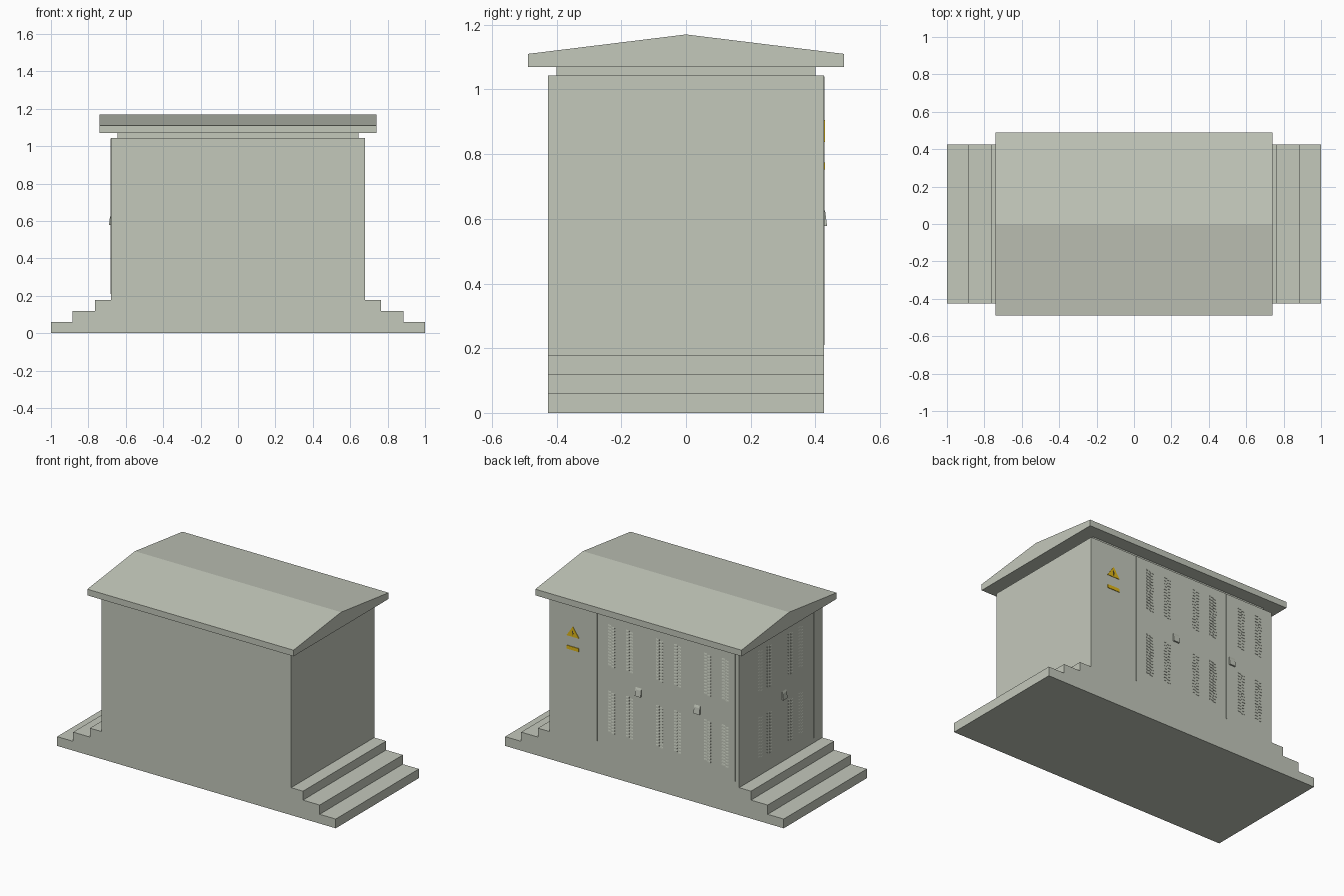
import bpy, bmesh
from mathutils import Vector

if "Cube" in bpy.data.objects:
    bpy.data.objects.remove(bpy.data.objects["Cube"])

X, Y = 0.68, 0.426          # wall half sizes


def material(name, rgb):
    m = bpy.data.materials.new(name)
    m.diffuse_color = (*rgb, 1)
    m.use_nodes = True
    m.node_tree.nodes["Principled BSDF"].inputs["Base Color"].default_value = m.diffuse_color
    return m


PAINT = material("grey_green_paint", (0.55, 0.58, 0.50))
YELLOW = material("warning_yellow", (0.75, 0.48, 0.01))
DARK = material("dark_mark", (0.08, 0.07, 0.04))


def finish(name, bm, mat):
    bmesh.ops.recalc_face_normals(bm, faces=bm.faces)
    mesh = bpy.data.meshes.new(name)
    bm.to_mesh(mesh)
    bm.free()
    mesh.materials.append(mat)
    ob = bpy.data.objects.new(name, mesh)
    bpy.context.collection.objects.link(ob)
    return ob


def prism(bm, pts, direction):
    face = bm.faces.new([bm.verts.new(p) for p in pts])
    out = bmesh.ops.extrude_face_region(bm, geom=[face])["geom"]
    verts = [g for g in out if isinstance(g, bmesh.types.BMVert)]
    bmesh.ops.translate(bm, verts=verts, vec=direction)


# Wall frames map (along wall, height, distance out) to world space
def back(u, v, n):
    return Vector((u, Y + n, v))


def left(u, v, n):
    return Vector((-X - n, u, v))


def plate(bm, wall, pts, depth):
    prism(bm, [wall(u, v, 0) for u, v in pts], wall(0, 0, depth) - wall(0, 0, 0))


def rect(u, v, w, h):
    return [(u - w/2, v - h/2), (u + w/2, v - h/2), (u + w/2, v + h/2), (u - w/2, v + h/2)]


def wedge(bm, wall, u, v, w, h, depth):
    # hood: flush at the top, standing out at the bottom
    section = [(v + h/2, 0), (v - h/2, 0), (v - h/2, depth), (v + h/4, depth * 0.5)]
    prism(bm, [wall(u - w/2, z, n) for z, n in section], wall(w, 0, 0) - wall(0, 0, 0))


# Body with three steps at each end
half = [(1.0, 0), (1.0, 0.06), (0.885, 0.06), (0.885, 0.12),
        (0.765, 0.12), (0.765, 0.178), (X, 0.178), (X, 1.043)]
outline = half + [(-x, z) for x, z in reversed(half)]
bm = bmesh.new()
prism(bm, [(x, -Y, z) for x, z in outline], (0, 2 * Y, 0))
finish("stepped_body", bm, PAINT)

# Recessed neck under the roof
bm = bmesh.new()
prism(bm, [(-0.643, y, z) for y, z in [(-0.40, 1.04), (0.40, 1.04), (0.40, 1.072), (-0.40, 1.072)]],
      (1.286, 0, 0))
finish("roof_neck", bm, PAINT)

# Shallow gable roof
bm = bmesh.new()
prism(bm, [(-0.74, y, z) for y, z in
           [(-0.488, 1.07), (0.488, 1.07), (0.488, 1.11), (0, 1.17), (-0.488, 1.11)]], (1.48, 0, 0))
finish("gable_roof", bm, PAINT)

# Doors: vent columns, seams and latches on the back and left walls
doors = [("back", back, (0.237, 0.107, -0.108, -0.238, -0.452, -0.58),
          (0.34, -0.34, -0.65), (0.042, -0.38)),
         ("left", left, (0.21, 0.115, -0.10, -0.205), (0.34, -0.34), (-0.035,))]
for side, wall, vents, seams, latches in doors:
    bm = bmesh.new()
    for u in vents:
        for base in (0.28, 0.71):
            for row in range(14):
                z = base + 0.01 + row * 0.0195
                wedge(bm, wall, u - 0.013, z, 0.023, 0.01, 0.002)
                wedge(bm, wall, u + 0.013, z + 0.008, 0.023, 0.01, 0.002)
    finish(side + "_door_louvres", bm, PAINT)

    bm = bmesh.new()
    for u in seams:
        plate(bm, wall, rect(u, 0.625, 0.004, 0.83), 0.002)
    finish(side + "_door_seams", bm, PAINT)

    bm = bmesh.new()
    for u in latches:
        wedge(bm, wall, u, 0.606, 0.042, 0.055, 0.01)
    finish(side + "_door_latches", bm, PAINT)

# Warning triangle, its bolt mark and the plate below
bm = bmesh.new()
plate(bm, back, [(0.468, 0.838), (0.558, 0.838), (0.513, 0.905)], 0.003)
finish("warning_triangle", bm, YELLOW)
bm = bmesh.new()
plate(bm, back, [(0.513, 0.846), (0.508, 0.863), (0.519, 0.863), (0.512, 0.886),
                 (0.516, 0.886), (0.505, 0.869), (0.516, 0.858)][:3] + [(0.513, 0.885)], 0.004)
finish("warning_bolt", bm, DARK)
bm = bmesh.new()
plate(bm, back, rect(0.513, 0.763, 0.085, 0.022), 0.004)
finish("warning_plate", bm, YELLOW)
